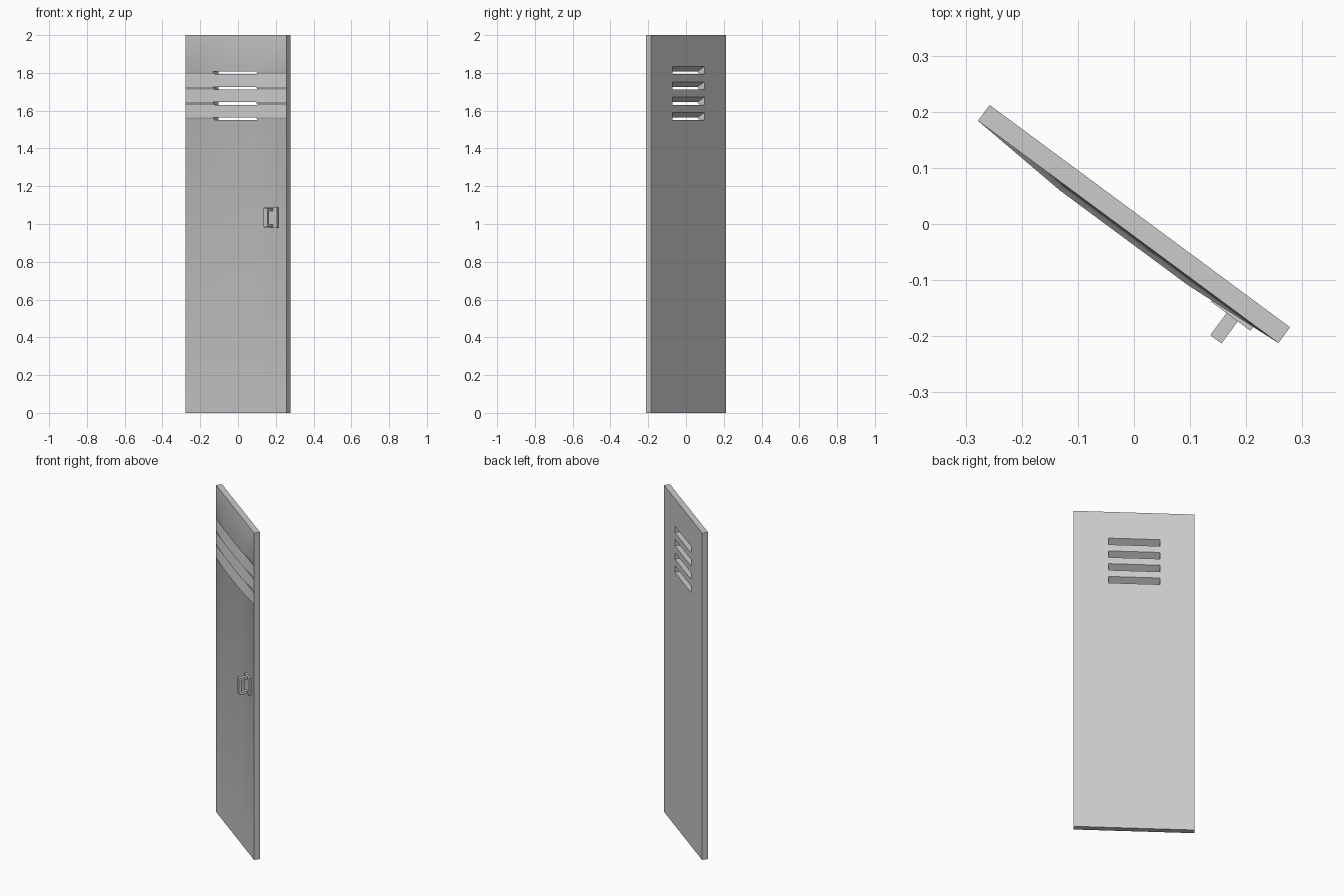
import bpy, bmesh, math

if "Cube" in bpy.data.objects:
    bpy.data.objects.remove(bpy.data.objects["Cube"])

ANGLE = math.radians(-36.5)      # the door stands swung open
W, T = 0.333, 0.0175             # half width, half thickness
VENT, LIP = 0.142, 0.013         # vent half width, how far each lip is pressed out
VENT_Z = [1.557 + 0.081 * i for i in range(4)]


def make_object(name, bm):
    bmesh.ops.recalc_face_normals(bm, faces=bm.faces)
    mesh = bpy.data.meshes.new(name)
    bm.to_mesh(mesh)
    bm.free()
    obj = bpy.data.objects.new(name, mesh)
    bpy.context.collection.objects.link(obj)
    obj.rotation_euler.z = ANGLE
    return obj


def box(name, x, y, z):
    bm = bmesh.new()
    bmesh.ops.create_cube(bm, size=1)
    for v in bm.verts:
        for i, (lo, hi) in enumerate((x, y, z)):
            v.co[i] = lo if v.co[i] < 0 else hi
    return make_object(name, bm)


# Door panel: matching front and back grids, joined around the rim and vents
rows = [(0, 0, 0)]               # front z, back z, front bulge
for z in VENT_Z:
    rows += [(z - 0.007, z - 0.007, 0), (z + 0.007, z + 0.034, LIP)]
rows.append((2, 2, 0))
cols = [-W, -VENT, VENT, W]

bm = bmesh.new()
front, back = [], []
for zf, zb, bulge in rows:
    front.append([bm.verts.new((x, -T - (bulge if abs(x) < W else 0), zf)) for x in cols])
    back.append([bm.verts.new((x, T, zb)) for x in cols])

last = len(rows) - 1
for r in range(last):
    for c in range(3):
        corners = [(r, c), (r, c + 1), (r + 1, c + 1), (r + 1, c)]
        if c == 1 and r % 2 == 1:
            # sloping louver slot through the panel
            for (r0, c0), (r1, c1) in zip(corners, corners[1:] + corners[:1]):
                bm.faces.new((front[r0][c0], front[r1][c1], back[r1][c1], back[r0][c0]))
        else:
            for grid in (front, back):
                bm.faces.new([grid[i][j] for i, j in corners])
    for c in (0, 3):
        bm.faces.new((front[r][c], front[r + 1][c], back[r + 1][c], back[r][c]))
for r in (0, last):
    for c in range(3):
        bm.faces.new((front[r][c], front[r][c + 1], back[r][c + 1], back[r][c]))
door = make_object("locker_door", bm)
bpy.context.view_layer.objects.active = door
door.select_set(True)
bpy.ops.object.shade_smooth_by_angle(angle=math.radians(30))

# Handle: back plate, two posts and a vertical grip
box("handle_plate", (0.193, 0.280), (-T - 0.012, -T), (0.98, 1.087))
for name, z in (("lower_post", (0.983, 0.998)), ("upper_post", (1.069, 1.084))):
    box("handle_" + name, (0.227, 0.252), (-T - 0.048, -T - 0.011), z)
box("handle_grip", (0.227, 0.252), (-T - 0.061, -T - 0.047), (0.983, 1.084))
